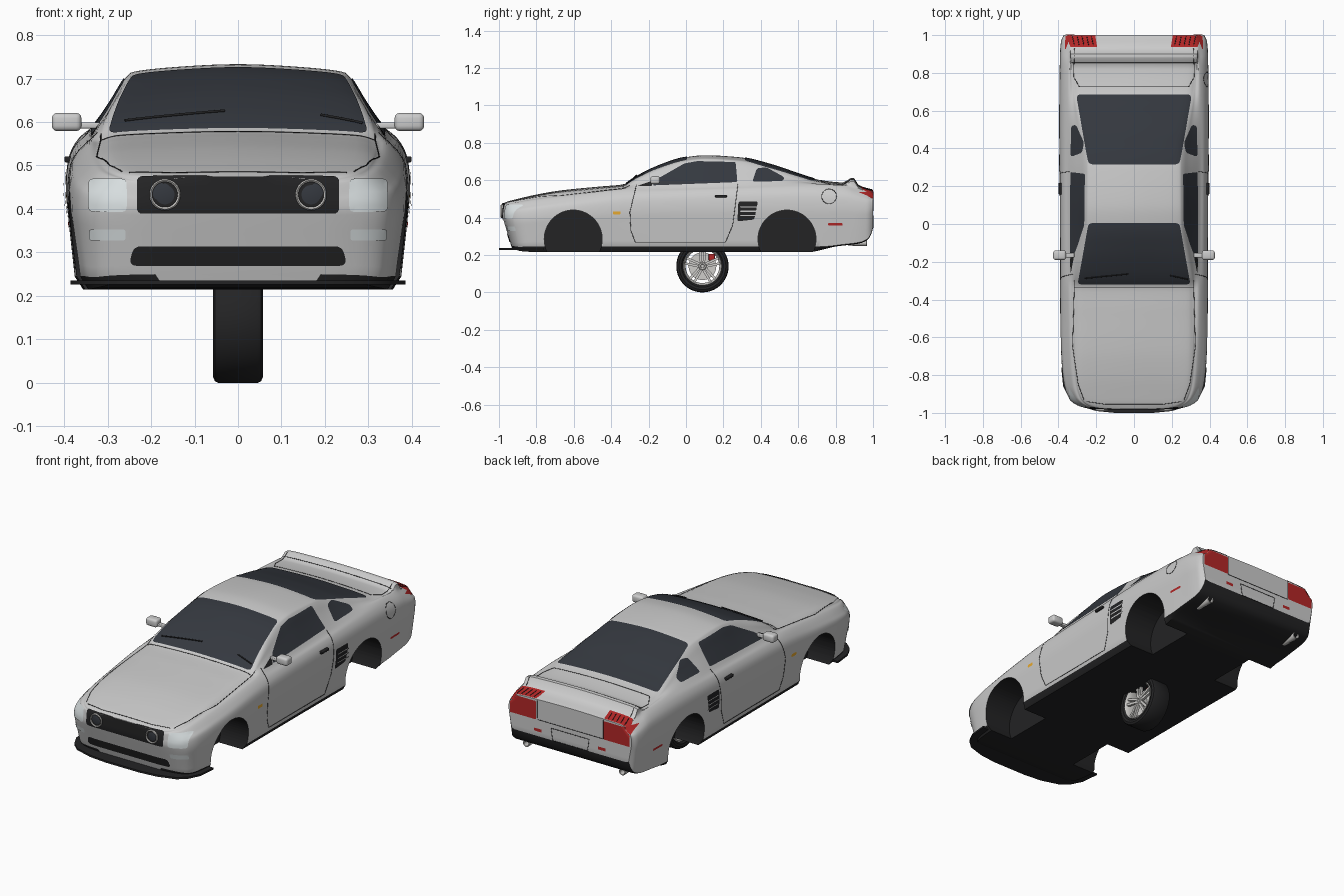
import bpy, bmesh, math
from mathutils import Vector, Matrix
from mathutils.bvhtree import BVHTree
from mathutils.geometry import delaunay_2d_cdt

if "Cube" in bpy.data.objects:
    bpy.data.objects.remove(bpy.data.objects["Cube"])

def material(name, *c):
    m = bpy.data.materials.new(name)
    m.diffuse_color = (*c, 1)
    m.use_nodes = True
    m.node_tree.nodes["Principled BSDF"].inputs["Base Color"].default_value = m.diffuse_color
    return m
PAINT = material("grey_paint", .56, .56, .58)
BLACK = material("black_trim", .017, .017, .018)
GLASS = material("dark_glass", .035, .04, .05)
RED = material("red_lens", .45, .02, .02)
AMBER = material("amber_lens", .8, .4, .03)
CLEAR = material("clear_lens", .72, .77, .78)
ALLOY = material("alloy", .62, .61, .59)

def finish(name, bm, mat=None, angle=35):
    me = bpy.data.meshes.new(name)
    bm.to_mesh(me); bm.free()
    ob = bpy.data.objects.new(name, me)
    bpy.context.collection.objects.link(ob)
    if mat: me.materials.append(mat)
    smooth(ob, angle)
    return ob

def smooth(ob, angle=35):
    bpy.ops.object.select_all(action='DESELECT')
    ob.select_set(True)
    bpy.context.view_layer.objects.active = ob
    bpy.ops.object.shade_smooth_by_angle(angle=math.radians(angle))

def box(name, loc, size, mat=None, bevel=.004):
    bm = bmesh.new()
    bmesh.ops.create_cube(bm, size=1, matrix=Matrix.Translation(loc) @ Matrix.Diagonal((*size, 1)))
    bmesh.ops.bevel(bm, geom=bm.edges[:], offset=bevel, segments=3, profile=.5, affect='EDGES')
    return finish(name, bm, mat)

def lathe(name, prof, loc, mat=None, turn=0, n=48):
    bm = bmesh.new()
    vs = [bm.verts.new((a, r, 0)) for a, r in prof]
    es = [bm.edges.new(p) for p in zip(vs, vs[1:])]
    bmesh.ops.spin(bm, geom=vs + es, axis=(1, 0, 0), cent=(0, 0, 0), angle=2 * math.pi, steps=n)
    bmesh.ops.remove_doubles(bm, verts=bm.verts, dist=1e-5)
    bmesh.ops.recalc_face_normals(bm, faces=bm.faces)
    bm.transform(Matrix.Translation(loc) @ Matrix.Rotation(turn, 4, 'Z'))
    return finish(name, bm, mat)

def curve_fn(keys):  # smooth monotone interpolation through key pairs
    d = [(b[1] - a[1]) / (b[0] - a[0]) for a, b in zip(keys, keys[1:])]
    m = [d[0]] + [0 if p * q <= 0 else 2 * p * q / (p + q) for p, q in zip(d, d[1:])] + [d[-1]]
    def f(y):
        i = max(j for j in range(len(d)) if j == 0 or keys[j][0] <= y)
        (a, p), (b, q) = keys[i], keys[i + 1]
        h = b - a; t = (y - a) / h
        return ((2*t**3 - 3*t*t + 1) * p + (t**3 - 2*t*t + t) * h * m[i]
                + (3*t*t - 2*t**3) * q + (t**3 - t*t) * h * m[i + 1])
    return f

# Body shape: half width, underside, sill, shoulder, centreline, roof edge ratio, crown
width = curve_fn([(-.98, .2), (-.97, .265), (-.95, .315), (-.92, .345), (-.86, .368), (-.75, .382),
                  (-.55, .39), (0, .392), (.55, .396), (.9, .392), (.97, .386), (1, .372)])
under = curve_fn([(-.98, .235), (-.9, .22), (-.75, .215), (.65, .215), (.8, .245), (.93, .262),
                  (.97, .28), (.99, .31), (1, .345)])
sill = curve_fn([(-.98, .015), (-.8, .03), (.65, .03), (.8, .006), (1, .006)])
shoulder = curve_fn([(-.98, .45), (-.93, .468), (-.8, .49), (-.6, .515), (-.3, .55), (0, .562),
                     (.3, .57), (.6, .575), (.85, .565), (.93, .545), (1, .525)])
centre = curve_fn([(-.98, .475), (-.95, .487), (-.9, .5), (-.8, .523), (-.67, .545), (-.46, .566),
                   (-.33, .578), (-.3, .598), (-.25, .628), (-.14, .68), (-.015, .72), (.1, .733),
                   (.29, .722), (.45, .685), (.61, .632), (.72, .6), (.84, .588), (.885, .612),
                   (.9, .61), (.925, .572), (1, .548)])
ratio = curve_fn([(-.98, .8), (-.35, .79), (-.28, .775), (0, .66), (.32, .65), (.69, .79), (.9, .85), (1, .87)])
crown = curve_fn([(-.98, .008), (-.5, .02), (-.33, .018), (0, .03), (.3, .03), (.7, .02), (1, .012)])

def section(y):
    w, zb, zs, zt, c = width(y), under(y), shoulder(y), centre(y), crown(y)
    z2 = zb + sill(y); side = zs - z2; wr = w * ratio(y); zr = zt - c
    p = [(.95*w, z2), (.985*w, z2 + .4*side), (w, z2 + .62*side), (.985*w, z2 + .82*side),
         (.94*w, zs - .02), (.875*w, zs + .005), (.35*w + .6*wr, zs*.4 + zr*.6), (wr, zr),
         (.88*wr, zr + .5*c), (.45*wr, zt - .15*c), (0, zt)]
    p = [Vector(q) for q in p]
    ext = [2*p[0] - p[1]] + p + [Vector((-p[-2].x, p[-2].y))]
    out = [Vector((.9*w, zb))]
    for a, b, c, d in zip(ext, ext[1:], ext[2:], ext[3:]):  # spline through the controls
        for k in range(4):
            t = k / 4
            out.append(.5 * (2*b + (c - a)*t + (2*a - 5*b + 4*c - d)*t*t + (3*b - a - 3*c + d)*t**3))
    return out + [p[-1]]

# Car body
ys = sorted({round(-.98 + .02*i, 4) for i in range(100)} | {-.976, -.973, -.965, -.95, -.93, .885, .97, .985, .993, 1.0})
bm = bmesh.new()
rings = []
for y in ys:
    half = section(y)
    fall = min(1, max(0, (-.85 - y) / .13))
    pts = [(x, z) for x, z in half] + [(-x, z) for x, z in half[-2::-1]]
    rings.append([bm.verts.new((x, y + .3*fall*max(0, .4 - z), z)) for x, z in pts])
size = len(rings[0]); n = size // 2
for a, b in zip(rings, rings[1:]):
    for i in range(size):
        j = (i + 1) % size
        f = bm.faces.new((a[i], a[j], b[j], b[i]))
        if i in (0, size - 1, size - 2): f.material_index = 1
for r in (rings[0], rings[-1]):
    for i in range(n - 1):
        bm.faces.new((r[i], r[i + 1], r[size - 2 - i], r[size - 1 - i]))
    bm.faces.new((r[n - 1], r[n], r[n + 1]))
bmesh.ops.recalc_face_normals(bm, faces=bm.faces)
hull = BVHTree.FromBMesh(bm)
body = finish("car_body", bm, PAINT)
body.data.materials.append(BLACK)

# Wheel wells
for y in (-.603, .54):
    for s in (1, -1):
        bpy.ops.mesh.primitive_cylinder_add(vertices=64, radius=.155, depth=.3, location=(s*.36, y, .285),
                                            rotation=(0, math.pi/2, 0))
        cutter = bpy.context.object
        bpy.context.view_layer.objects.active = body
        mod = body.modifiers.new("arch", 'BOOLEAN')
        mod.operation, mod.solver, mod.object = 'DIFFERENCE', 'EXACT', cutter
        bpy.ops.object.modifier_apply(modifier="arch")
        bpy.data.objects.remove(cutter)
for p in body.data.polygons:
    if min(math.hypot(p.center.y - y, p.center.z - .285) for y in (-.603, .54)) < .1552: p.material_index = 1
smooth(body)

# Helpers that lay panels and lines onto the body
def project(view, u, v, s, off):
    o, d = {'side': ((2*s, u, v), (-s, 0, 0)), 'top': ((s*u, v, 2), (0, 0, -1)),
            'front': ((s*u, -2, v), (0, 1, 0)), 'rear': ((s*u, 2, v), (0, -1, 0))}[view]
    hit, nrm, _, _ = hull.ray_cast(Vector(o), Vector(d))
    return hit + nrm * off if hit else None

def rounded(pts, r):
    out = []
    for i, q in enumerate(pts):
        a, b, c = Vector(pts[i - 1]), Vector(q), Vector(pts[(i + 1) % len(pts)])
        p = b + (a - b).normalized() * min(r, (a - b).length * .45)
        e = b + (c - b).normalized() * min(r, (c - b).length * .45)
        out += [p*(1-t)**2 + 2*b*t*(1-t) + e*t*t for t in (0, .25, .5, .75, 1)]
    return out

def dense(pts, step=.015):
    out = []
    for a, b in zip(pts, pts[1:]):
        a, b = Vector(a), Vector(b)
        k = max(1, math.ceil((b - a).length / step))
        out += [a.lerp(b, i / k) for i in range(k)]
    return out + [Vector(pts[-1])]

def panel(name, view, pts, mat, r=.01, off=.003, sides=(1, -1)):
    edge = rounded(pts, r)
    edge = dense(edge + edge[:1])[:-1]
    us, vs = [p.x for p in edge], [p.y for p in edge]
    grid = [Vector((min(us) + .0151*i, min(vs) + .0149*j)) for i in range(1, int((max(us)-min(us))/.0151) + 1)
            for j in range(1, int((max(vs)-min(vs))/.0149) + 1)]
    co, _, tris, *_ = delaunay_2d_cdt(edge + grid, [], [list(range(len(edge)))], 1, 1e-5)
    for s in sides:
        bm = bmesh.new()
        hits = [project(view, p.x, p.y, s, off) for p in co]
        bv = [bm.verts.new(h) if h else None for h in hits]
        out = {'side': (s, 0, 0), 'top': (0, 0, 1), 'front': (0, -1, 0), 'rear': (0, 1, 0)}[view]
        for t in tris:
            if all(bv[i] for i in t):
                f = bm.faces.new([bv[i] for i in t]); f.normal_update()
                if f.normal.dot(Vector(out)) < 0: f.normal_flip()
        bmesh.ops.delete(bm, geom=[v for v in bm.verts if not v.link_faces], context='VERTS')
        finish(name, bm, mat, 60)

def rect(u0, u1, v0, v1): return [(u0, v0), (u1, v0), (u1, v1), (u0, v1)]

def seam(name, view, pts, r=.0015, off=.0, sides=(1, -1)):
    for s in sides:
        co = [c for c in (project(view, p.x, p.y, s, off) for p in dense(pts)) if c]
        cu = bpy.data.curves.new(name, 'CURVE')
        cu.dimensions, cu.bevel_depth, cu.bevel_resolution = '3D', r, 1
        sp = cu.splines.new('POLY'); sp.points.add(len(co) - 1)
        for q, c in zip(sp.points, co): q.co = (*c, 1)
        cu.materials.append(BLACK)
        bpy.context.collection.objects.link(bpy.data.objects.new(name, cu))

# Glass
panel("windshield", 'top', [(-.298, -.318), (.298, -.318), (.24, .005), (-.24, .005)], GLASS, .02, sides=(1,))
panel("rear_window", 'top', [(-.24, .315), (.24, .315), (.305, .685), (-.305, .685)], GLASS, .025, sides=(1,))
panel("door_window", 'side', [(-.18, .57), (-.15, .607), (-.01, .687), (.06, .7), (.265, .695), (.275, .588)], GLASS)
panel("quarter_window", 'side', [(.355, .59), (.378, .662), (.43, .666), (.525, .615), (.52, .593)], GLASS, .015)
panel("mirror_base", 'side', [(-.26, .567), (-.185, .567), (-.165, .6)], BLACK, .004)
# Side details
panel("side_vent", 'side', [(.275, .38), (.365, .39), (.385, .485), (.28, .485)], BLACK, .012)
for z in (.411, .434, .457):
    panel("vent_slat", 'side', rect(.29, .385, z - .003, z + .003), PAINT, .002, .007)
panel("side_marker", 'side', rect(-.39, -.35, .417, .433), AMBER, .005)
panel("rear_side_marker", 'side', rect(.76, .838, .358, .37), RED, .004)
seam("door_seam", 'side', [(-.265, .575), (-.3, .43), (-.295, .33), (-.27, .265), (.21, .265), (.25, .36), (.278, .58)])
seam("fuel_cap", 'side', [(.765 + .04*math.cos(a/4*math.pi/2), .513 + .04*math.sin(a/4*math.pi/2)) for a in range(17)],
     sides=(1,))
for s in (1, -1):
    box("door_handle", (s*.388, .187, .514), (.022, .062, .014), BLACK)
    box("mirror_head", (s*.394, -.165, .6), (.068, .05, .042), PAINT, .012)
    box("mirror_arm", (s*.345, -.165, .592), (.06, .025, .014), PAINT)

# Hood, trunk and wipers
seam("hood_seam", 'top', [(.315, -.3), (.325, -.65), (.295, -.85), (.265, -.93)])
seam("cowl_seam", 'top', [(-.315, -.335), (.315, -.335)], sides=(1,))
seam("hood_lip", 'top', [(-.25, -.94), (-.15, -.955), (.15, -.955), (.25, -.94)], sides=(1,))
seam("trunk_seam", 'top', [(.17, .727), (.29, .727), (.32, .78), (.315, .93)])
seam("trunk_front_seam", 'top', [(-.17, .727), (.17, .727)], sides=(1,))
seam("spoiler_seam", 'top', [(-.33, .855), (.33, .855)], sides=(1,))
seam("wiper", 'top', [(-.26, -.285), (-.03, -.262)], .003, .006, (1,))
seam("wiper", 'top', [(.19, -.27), (.285, -.29)], .003, .006, (1,))

# Front end
panel("grille", 'front', rect(-.232, .232, .39, .474), BLACK, .014, sides=(1,))
panel("lower_intake", 'front', [(-.25, .27), (.25, .27), (.24, .315), (-.24, .315)], BLACK, .018, sides=(1,))
panel("headlight", 'front', rect(.255, .342, .394, .468), CLEAR, .012)
panel("turn_signal", 'front', rect(.258, .34, .328, .354), CLEAR, .007)
for s in (1, -1):
    lathe("lamp_ring", [(-.01, .036), (.012, .036), (.016, .033), (.012, .029), (-.01, .029)],
          (s*.168, -.975, .433), ALLOY, -math.pi/2)
    lathe("lamp_lens", [(.006, .03), (.009, .018), (.01, 0)], (s*.168, -.975, .433), GLASS, -math.pi/2)
bm = bmesh.new()
plan = [(.385, -.76), (.375, -.86), (.345, -.92), (.3, -.96), (.2, -.99), (.1, -1)]
f = bm.faces.new([bm.verts.new((x, y, .226)) for x, y in plan + [(-x, y) for x, y in plan[::-1]]])
ext = bmesh.ops.extrude_face_region(bm, geom=[f])['geom']
bmesh.ops.translate(bm, vec=(0, 0, .01), verts=[v for v in ext if isinstance(v, bmesh.types.BMVert)])
bmesh.ops.recalc_face_normals(bm, faces=bm.faces)
finish("front_splitter", bm, BLACK)

# Rear end
panel("tail_light", 'rear', rect(.205, .362, .435, .535), RED, .004)
panel("tail_light_top", 'top', [(.195, .935), (.335, .935), (.355, .998), (.205, .998)], RED, .004)
for x in (.225, .25, .275, .3, .325):
    seam("tail_light_slit", 'top', [(x - .01, .945), (x, .992)], .002, .003)
seam("tail_panel_seam", 'rear', [(-.2, .54), (-.2, .435), (.2, .435), (.2, .54)], sides=(1,))
seam("plate_recess", 'rear', [(-.105, .345), (.105, .345), (.115, .41), (-.115, .41), (-.105, .345)], sides=(1,))
panel("rear_reflector", 'rear', rect(.17, .215, .372, .388), RED, .003)
for s in (1, -1):
    lathe("exhaust_tip", [(-.1, .016), (0, .019), (.002, .017), (0, .014), (-.05, .013), (-.05, 0)],
          (s*.29, .965, .266), ALLOY, math.pi/2, 24)

# Spare wheel
W = (0, .088, .14)
lathe("tire", [(-.045, .103), (-.055, .112), (-.058, .125), (-.053, .136), (-.045, .14), (.045, .14), (.053, .136),
               (.058, .125), (.055, .112), (.045, .103)], W, BLACK, n=64)
lathe("wheel_rim", [(-.045, .103), (-.045, .097), (-.03, .09), (.03, .09), (.047, .097), (.052, .101), (.045, .104)], W, ALLOY)
lathe("brake_disc", [(-.008, 0), (-.008, .074), (.004, .074), (.004, 0)], W, ALLOY)
lathe("wheel_hub", [(.004, .024), (.04, .024), (.046, .018), (.046, .011), (.04, .009), (.04, 0)], W, ALLOY)
bm = bmesh.new()
for k in range(5):
    for s in (1, -1):
        bmesh.ops.create_cube(bm, size=1, matrix=Matrix.Translation(W) @ Matrix.Rotation(k*2*math.pi/5, 4, 'X')
            @ Matrix.Translation((.036, s*.011, .056)) @ Matrix.Rotation(-s*.1, 4, 'X') @ Matrix.Diagonal((.014, .013, .08, 1)))
finish("wheel_spokes", bm, ALLOY)
box("brake_caliper", (.008, .138, .188), (.03, .034, .036), RED)
